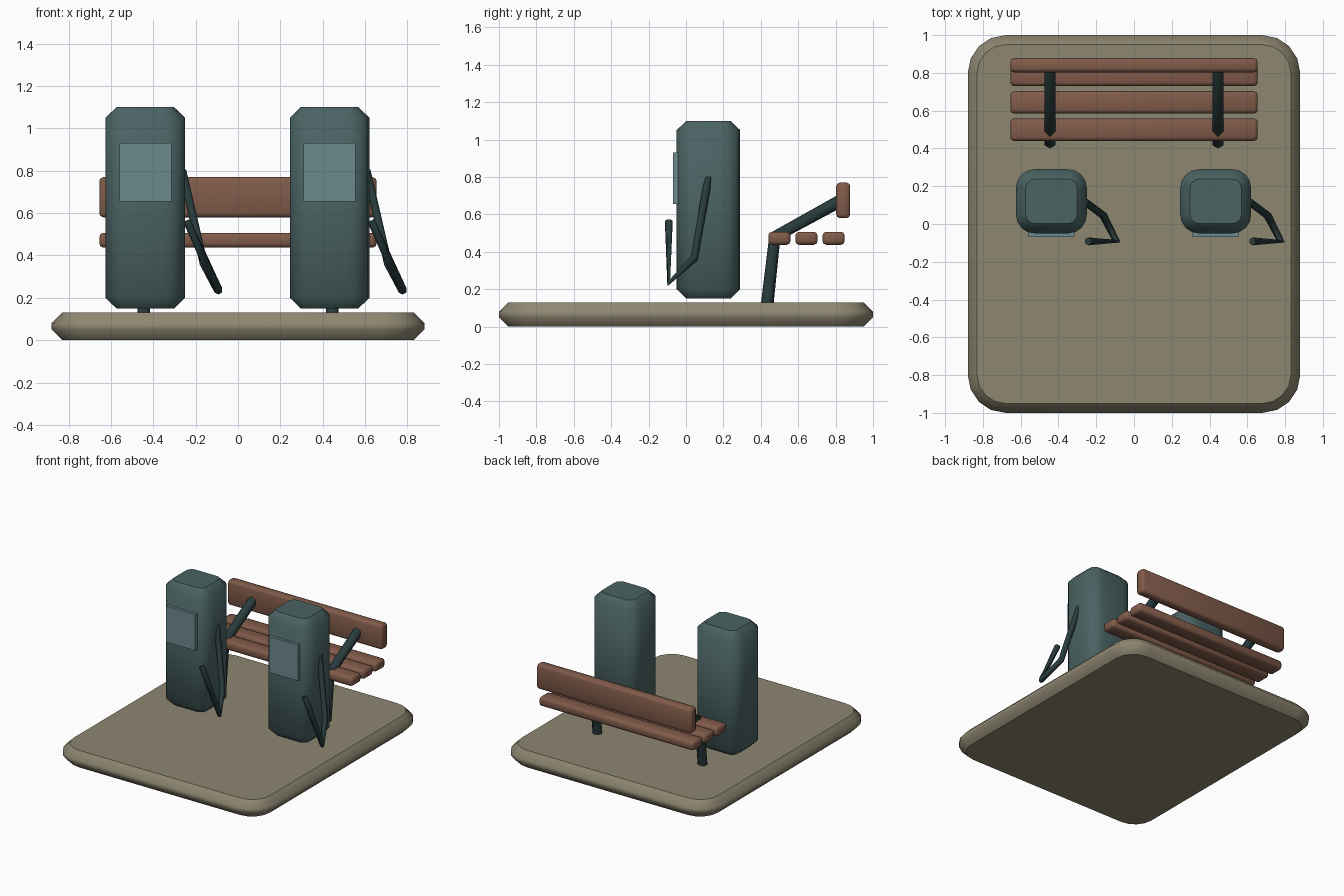
import bpy
import bmesh
import math
from mathutils import Vector

default = bpy.data.objects.get("Cube")
if default:
    bpy.data.objects.remove(default, do_unlink=True)


def material(name, r, g, b):
    mat = bpy.data.materials.new(name)
    mat.use_nodes = True
    mat.diffuse_color = (r, g, b, 1)
    node = mat.node_tree.nodes["Principled BSDF"]
    node.inputs["Base Color"].default_value = (r, g, b, 1)
    node.inputs["Roughness"].default_value = 0.8
    return mat


STONE = material("sandy concrete", 0.27, 0.24, 0.165)
TEAL = material("dull teal", 0.07, 0.125, 0.125)
GLASS = material("pale blue panel", 0.15, 0.25, 0.275)
WOOD = material("brown wood", 0.22, 0.105, 0.068)
DARK = material("dark teal metal", 0.022, 0.045, 0.046)


def finish(bm, name, mat):
    bmesh.ops.recalc_face_normals(bm, faces=bm.faces)
    mesh = bpy.data.meshes.new(name)
    bm.to_mesh(mesh)
    bm.free()
    mesh.materials.append(mat)
    obj = bpy.data.objects.new(name, mesh)
    bpy.context.collection.objects.link(obj)
    return obj


def skin(bm, rings):
    """Join vertex rings with smooth walls and flat end caps."""
    count = len(rings[0])
    for low, high in zip(rings, rings[1:]):
        for i in range(count):
            j = (i + 1) % count
            bm.faces.new((low[i], low[j], high[j], high[i])).smooth = True
    bm.faces.new(rings[0][::-1])
    bm.faces.new(rings[-1])


def rounded_block(name, centre, half, radius, profile, mat, steps=4):
    """Rounded rectangle stacked through (inset, height) pairs."""
    bm = bmesh.new()
    rings = []
    for inset, z in profile:
        ring = []
        for c, (sx, sy) in enumerate(((1, 1), (-1, 1), (-1, -1), (1, -1))):
            for k in range(steps + 1):
                a = (c + k / steps) * math.pi / 2
                x = centre[0] + sx * (half[0] - radius) + (radius - inset) * math.cos(a)
                y = centre[1] + sy * (half[1] - radius) + (radius - inset) * math.sin(a)
                ring.append(bm.verts.new((x, y, z)))
        rings.append(ring)
    skin(bm, rings)
    return finish(bm, name, mat)


def tube(name, points, radius, mat, sides=6):
    """Straight-jointed rod through the given points."""
    pts = [Vector(p) for p in points]
    dirs = [(b - a).normalized() for a, b in zip(pts, pts[1:])]
    bm = bmesh.new()
    rings = []
    for i, p in enumerate(pts):
        t = (dirs[max(i - 1, 0)] + dirs[min(i, len(dirs) - 1)]).normalized()
        side = Vector((1, 0, 0))
        side = (side - t * side.dot(t)).normalized()
        other = t.cross(side)
        ring = []
        for k in range(sides):
            a = math.pi / 2 + k * math.tau / sides
            ring.append(bm.verts.new(p + radius * (side * math.cos(a) + other * math.sin(a))))
        rings.append(ring)
    skin(bm, rings)
    return finish(bm, name, mat)


def box(name, low, high, mat, bevel=0):
    bm = bmesh.new()
    bmesh.ops.create_cube(bm, size=1)
    for v in bm.verts:
        v.co = [a + (b - a) * (c + 0.5) for a, b, c in zip(low, high, v.co)]
    if bevel:
        bmesh.ops.bevel(bm, geom=bm.edges[:], offset=bevel, segments=2,
                        profile=0.5, affect="EDGES")
        for f in bm.faces:
            f.smooth = True
    return finish(bm, name, mat)


# Ground slab
rounded_block("ground_slab", (0, 0), (0.88, 1.0), 0.2,
              [(0.05, 0), (0, 0.05), (0, 0.08), (0.05, 0.13)], STONE)

# Two pumps, each with a display panel, hose and nozzle
for side, cx in (("right", -0.4375), ("left", 0.4325)):
    rounded_block(side + "_pump_body", (cx, 0.12), (0.188, 0.17), 0.1,
                  [(0.052, 0.15), (0, 0.2), (0, 1.05), (0.052, 1.1)], TEAL)
    box(side + "_display_panel", (cx - 0.123, -0.07, 0.655),
        (cx + 0.123, -0.03, 0.93), GLASS)
    tube(side + "_hose_and_nozzle",
         [(cx + 0.175, 0.12, 0.8), (cx + 0.275, 0.045, 0.365),
          (cx + 0.345, -0.092, 0.235), (cx + 0.195, -0.092, 0.565)], 0.021, DARK)

# Bench slats and backrest
for i, y in enumerate((0.44, 0.585, 0.73)):
    box("seat_slat_%d" % (i + 1), (-0.655, y, 0.437), (0.655, y + 0.118, 0.507), WOOD, 0.02)
box("backrest", (-0.655, 0.803, 0.58), (0.655, 0.878, 0.77), WOOD, 0.02)

# Bent bench supports
for side, x in (("right", -0.445), ("left", 0.445)):
    tube(side + "_bench_support",
         [(x, 0.432, 0.1), (x, 0.475, 0.48), (x, 0.83, 0.675)], 0.034, DARK)
